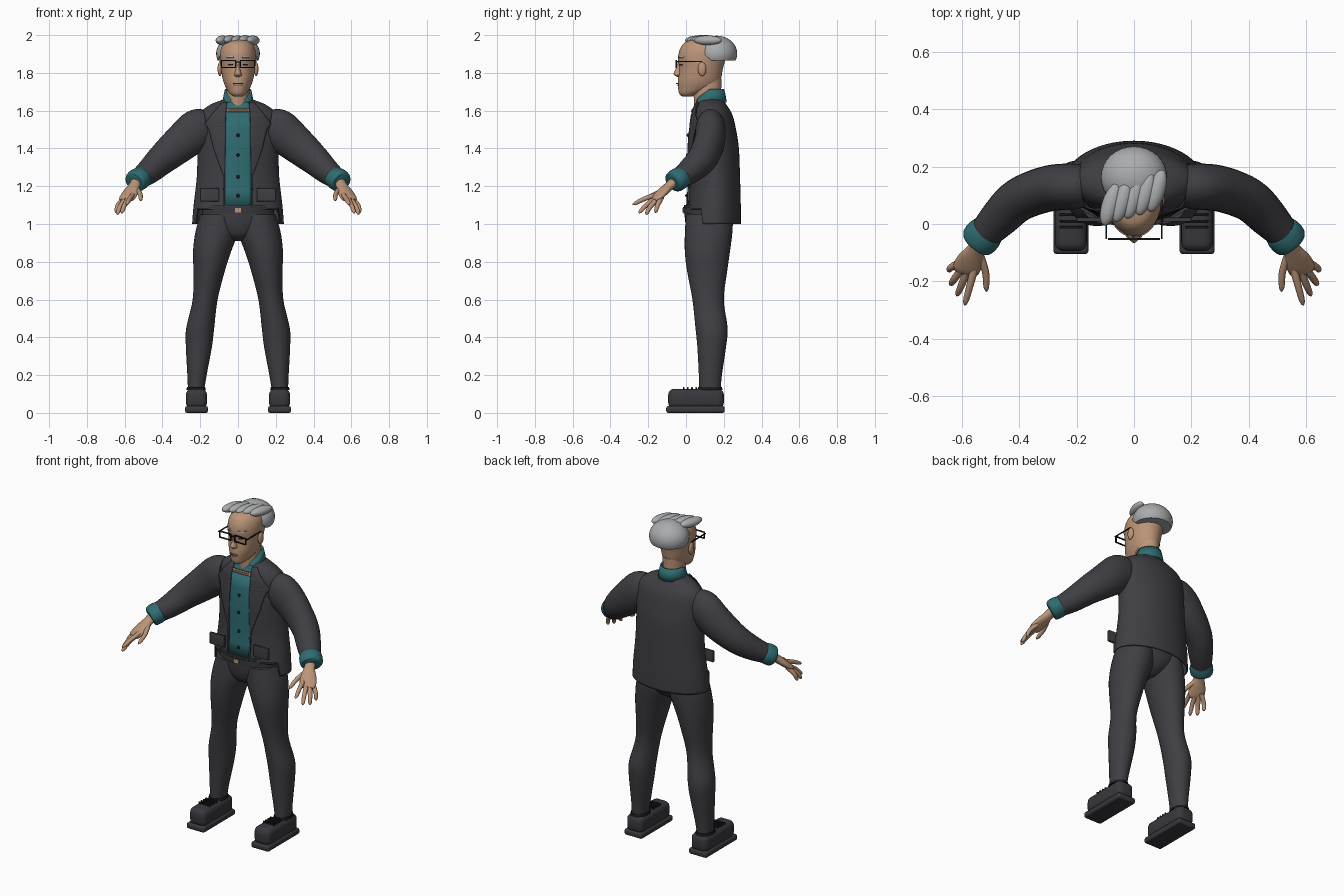
import bpy, bmesh
from math import sin, cos, pi, sqrt
from mathutils import Vector, Matrix

if "Cube" in bpy.data.objects:
    bpy.data.objects.remove(bpy.data.objects["Cube"])


def material(name, rgb):
    m = bpy.data.materials.new(name)
    m.use_nodes = True
    m.diffuse_color = (*rgb, 1)
    bsdf = next(n for n in m.node_tree.nodes if n.type == 'BSDF_PRINCIPLED')
    bsdf.inputs["Base Color"].default_value = (*rgb, 1)
    return m


CLOTH = material("charcoal cloth", (.05, .048, .056))
LEATHER = material("dark leather", (.04, .039, .046))
TEAL = material("teal cotton", (.028, .15, .165))
SKIN = material("skin", (.5, .3, .19))
LIP = material("lip", (.32, .16, .11))
GREY = material("grey hair", (.4, .41, .42))
BLACK = material("black", (.01, .01, .012))


def finish(name, bm, mat, mirror=False, thick=0):
    bmesh.ops.recalc_face_normals(bm, faces=bm.faces)
    me = bpy.data.meshes.new(name)
    bm.to_mesh(me)
    bm.free()
    me.materials.append(mat)
    ob = bpy.data.objects.new(name, me)
    bpy.context.collection.objects.link(ob)
    if thick:
        mod = ob.modifiers.new("thickness", 'SOLIDIFY')
        mod.thickness = thick
    if mirror:
        ob.modifiers.new("mirror", 'MIRROR')
    bpy.ops.object.select_all(action='DESELECT')
    ob.select_set(True)
    bpy.context.view_layer.objects.active = ob
    bpy.ops.object.shade_smooth_by_angle(angle=.7)
    return ob


def spline(rows, steps=5):
    """Smooth a list of tuples into a denser one."""
    out = []
    for i in range(len(rows) - 1):
        a, b, c, d = (rows[max(0, min(len(rows) - 1, i + k))] for k in (-1, 0, 1, 2))
        for s in range(steps):
            t = s / steps
            out.append(tuple(q + t * (r - p) / 2 + t * t * (p - 2.5 * q + 2 * r - d_ / 2)
                             + t ** 3 * (1.5 * (q - r) + (d_ - p) / 2)
                             for p, q, r, d_ in zip(a, b, c, d)))
    return out + [rows[-1]]


def skin(name, rings, mat, mirror=False, closed=True, caps=True, thick=0):
    """Bridge rings of points into a surface."""
    bm = bmesh.new()
    vs = [[bm.verts.new(p) for p in ring] for ring in rings]
    n = len(vs[0])
    for a, b in zip(vs, vs[1:]):
        for i in range(n if closed else n - 1):
            j = (i + 1) % n
            bm.faces.new((a[i], a[j], b[j], b[i]))
    if caps and closed:
        bm.faces.new(vs[0])
        bm.faces.new(vs[-1])
    return finish(name, bm, mat, mirror, thick)


def ellipses(rows, n=40):
    """Horizontal ellipses from rows of z, centre x, half width, front y, back y."""
    return [[Vector((cx + rx * sin(2 * pi * i / n),
                     (f + b) / 2 - (b - f) / 2 * cos(2 * pi * i / n), z)) for i in range(n)]
            for z, cx, rx, f, b in rows]


def tube(name, pts, mat, mirror=True, steps=5, n=24):
    """Sweep an ellipse along points of x, y, z, side radius, upright radius."""
    pts = spline(pts, steps)
    rings = []
    for i, p in enumerate(pts):
        t = Vector(pts[min(i + 1, len(pts) - 1)][:3]) - Vector(pts[max(i - 1, 0)][:3])
        u = t.cross(Vector((0, 0, 1))).normalized()
        v = u.cross(t).normalized()
        rings.append([Vector(p[:3]) + u * p[3] * cos(2 * pi * k / n) + v * p[4] * sin(2 * pi * k / n)
                      for k in range(n)])
    return skin(name, rings, mat, mirror)


def front_y(rows, x, z):
    z0, cx, rx, f, b = min(rows, key=lambda r: abs(r[0] - z))
    return (f + b) / 2 - (b - f) / 2 * sqrt(max(0, 1 - (x / rx) ** 2))


def drape(name, base, rows, mat, gap, mirror=False, thick=.006):
    """Plate over the front of a lofted body, from rows of z, inner x, outer x."""
    rings = []
    for a, b in zip(rows, rows[1:]):
        for s in range(7):
            z, x0, x1 = (p + (q - p) * s / 6 for p, q in zip(a, b))
            xs = [x0 + (x1 - x0) * k / 8 for k in range(9)]
            rings.append([(x, front_y(base, x, z) - gap, z) for x in xs])
    return skin(name, rings, mat, mirror, closed=False, thick=thick)


def box(name, loc, size, mat, mirror=False, bevel=0, tilt=0):
    bm = bmesh.new()
    bmesh.ops.create_cube(bm, size=1, matrix=Matrix.Translation(loc) @ Matrix.Rotation(tilt, 4, 'Y')
                          @ Matrix.Diagonal((*size, 1)))
    if bevel:
        bmesh.ops.bevel(bm, geom=bm.edges[:], offset=bevel, segments=4, profile=.5, affect='EDGES')
    return finish(name, bm, mat, mirror)


def ball(name, loc, size, mat, mirror=False, turn=0, cuts=()):
    bm = bmesh.new()
    bmesh.ops.create_uvsphere(bm, u_segments=32, v_segments=18, radius=1, matrix=Matrix.Translation(loc)
                              @ Matrix.Rotation(turn, 4, 'Z') @ Matrix.Diagonal((*size, 1)))
    for co, no in cuts:
        bmesh.ops.bisect_plane(bm, geom=bm.verts[:] + bm.edges[:] + bm.faces[:],
                               plane_co=co, plane_no=no, clear_outer=True)
        bmesh.ops.holes_fill(bm, edges=[e for e in bm.edges if e.is_boundary])
    return finish(name, bm, mat, mirror)


# Jacket body with a hem raised at the front
torso = spline([(1.0, 0, .243, .0, .29), (1.1, 0, .235, .012, .29), (1.25, 0, .218, .022, .286),
                (1.4, 0, .215, .02, .28), (1.5, 0, .217, .028, .265), (1.58, 0, .205, .04, .245),
                (1.63, 0, .15, .055, .215), (1.66, 0, .075, .07, .195)])
rings = ellipses(torso, 80)
for ring in rings:
    for p in ring:
        if p.y < .085:
            p.z = max(p.z, 1.085)
skin("jacket_body", rings, CLOTH, caps=False, thick=.008)
drape("lapels", torso, [(1.645, .06, .085), (1.58, .065, .14), (1.53, .066, .178), (1.5, .066, .155),
                        (1.4, .068, .13), (1.26, .07, .08), (1.09, .07, .076)], CLOTH, .018, True)
box("pocket_flaps", (.15, .015, 1.155), (.1, .014, .07), CLOTH, True, .003)

# Shirt front, buttons and collar
drape("shirt_front", torso, [(1.09, -.075, .075), (1.595, -.068, .068)], TEAL, .012)
drape("chest_gap", torso, [(1.594, -.06, .06), (1.612, -.06, .06)], SKIN, .011)
drape("shirt_yoke", torso, [(1.611, -.065, .065), (1.645, -.06, .06)], TEAL, .01)
for z in (1.15, 1.25, 1.365, 1.47):
    ball("shirt_button", (0, front_y(torso, 0, z) - .014, z), (.009, .007, .009), BLACK)
arc = [pi * (.18 + 1.64 * i / 40) for i in range(41)]
skin("shirt_collar", [[(r * sin(a), .125 - (r + .008) * cos(a), z - .055 * max(0, cos(a)))
                       for a in arc] for z, r in ((1.645, .083), (1.68, .077), (1.715, .069))],
     TEAL, closed=False, thick=.01)

# Sleeves, cuffs and hands
tube("sleeves", [(.165, .13, 1.515, .07, .09), (.215, .13, 1.5, .08, .108), (.3, .123, 1.43, .08, .1),
                 (.4, .085, 1.345, .076, .083), (.47, .02, 1.28, .068, .068),
                 (.535, -.05, 1.23, .052, .052)], CLOTH)
tube("shirt_cuffs", [(.507, -.018, 1.252, .045, .045), (.512, -.024, 1.248, .061, .056),
                     (.53, -.045, 1.235, .066, .06), (.548, -.062, 1.222, .061, .056),
                     (.553, -.068, 1.218, .04, .04)], TEAL)
tube("palms", [(.535, -.055, 1.23, .03, .026), (.55, -.09, 1.2, .032, .024), (.568, -.125, 1.168, .045, .022),
               (.585, -.155, 1.14, .047, .018), (.592, -.172, 1.126, .036, .01)], SKIN)
fingers = {"thumbs": ((.54, -.1, 1.19), (.518, -.165, 1.158), (.514, -.235, 1.125)),
           "index_fingers": ((.556, -.155, 1.155), (.572, -.215, 1.135), (.59, -.283, 1.103)),
           "middle_fingers": ((.578, -.155, 1.14), (.6, -.21, 1.1), (.617, -.25, 1.058)),
           "ring_fingers": ((.595, -.15, 1.135), (.625, -.19, 1.09), (.64, -.212, 1.05)),
           "little_fingers": ((.6, -.13, 1.14), (.635, -.15, 1.1), (.647, -.162, 1.06))}
for name, (a, b, c) in fingers.items():
    mid = [(p + 3 * q) / 4 for p, q in zip(b, c)]
    tube(name, [(*a, .014, .014), (*b, .0125, .0125), (*mid, .01, .01), (*c, .003, .003)], SKIN, n=12)

# Trousers
skin("trouser_seat", ellipses(spline([(.91, 0, .03, .06, .17), (.94, 0, .1, .02, .215), (.99, 0, .165, .0, .245),
                                      (1.05, 0, .19, -.008, .255), (1.1, 0, .185, -.01, .25)])), CLOTH)
skin("trouser_legs", ellipses(spline([
    (1.05, .1, .1, .0, .25), (.95, .115, .112, -.006, .245), (.85, .138, .1, -.006, .232),
    (.75, .153, .083, .006, .218), (.6, .174, .066, .034, .2), (.45, .2, .074, .05, .22),
    (.35, .207, .069, .06, .212), (.2, .217, .051, .068, .19), (.12, .222, .043, .07, .184)])), CLOTH, True)
skin("waistband", ellipses([(1.055, 0, .192, -.014, .256), (1.09, 0, .188, -.015, .253)]), LEATHER)
box("belt_buckle", (0, -.014, 1.073), (.03, .008, .022), SKIN)

# Shoes with soles and laces
box("shoe_soles", (.22, .05, .018), (.122, .31, .036), LEATHER, True, .012)
box("shoe_uppers", (.22, .053, .075), (.112, .295, .105), LEATHER, True, .032)
skin("ankle_rims", ellipses([(.12, .222, .052, .06, .194), (.136, .222, .048, .064, .19)]), BLACK, True)
for y in (-.012, .01, .032, .054):
    box("shoe_laces", (.22, y, .13), (.08, .009, .012), BLACK, True, .003)

# Head and neck
head = spline([(1.675, 0, .022, -.02, .03), (1.69, 0, .043, -.036, .075), (1.72, 0, .063, -.042, .15),
               (1.76, 0, .079, -.043, .182), (1.82, 0, .09, -.036, .195), (1.88, 0, .096, -.042, .21),
               (1.93, 0, .09, -.03, .21), (1.965, 0, .066, .0, .18), (1.98, 0, .02, .06, .12)])
skin("head", ellipses(head), SKIN)
skin("neck", ellipses([(1.6, 0, .066, .045, .19), (1.66, 0, .06, .042, .185), (1.77, 0, .062, .03, .188)]), SKIN)
skin("nose", ellipses(spline([(1.778, 0, .008, -.046, -.02), (1.787, 0, .021, -.06, -.01),
                              (1.797, 0, .018, -.066, -.01), (1.825, 0, .011, -.053, -.01),
                              (1.865, 0, .009, -.042, -.01)]), 16), SKIN)
ball("ears", (.096, .085, 1.82), (.012, .022, .037), SKIN, True)
drape("upper_lip", head, [(1.741, -.026, .026), (1.747, -.022, .022)], LIP, .003)
drape("lower_lip", head, [(1.73, -.015, .015), (1.738, -.024, .024)], LIP, .003)
drape("eyes", head, [(1.838, .03, .05), (1.847, .027, .054)], BLACK, .002, True, .003)
drape("eyebrows", head, [(1.88, .022, .062), (1.89, .026, .068)], GREY, .004, True, .005)

# Glasses
for z in (1.829, 1.866):
    box("glasses_rims", (.051, -.052, z), (.076, .007, .006), BLACK, True)
for x in (.014, .088):
    box("glasses_sides", (x, -.052, 1.848), (.006, .007, .04), BLACK, True)
box("glasses_bridge", (0, -.053, 1.857), (.03, .006, .006), BLACK)
box("glasses_arms", (.096, .017, 1.86), (.005, .138, .006), BLACK, True)

# Hair: trimmed cap behind and swept strands on top
ball("hair_cap", (0, .163, 1.902), (.116, .108, .095), GREY,
     cuts=(((0, 0, 1.865), (0, 0, -1)), ((0, .135, 1.865), (0, -.65, -.75))))
for i in range(5):
    ball("hair_strand", (-.082 + .04 * i, .068 + .012 * i, 1.972 + .002 * (i % 2)),
         (.03, .076, .026), GREY, turn=-.3)
